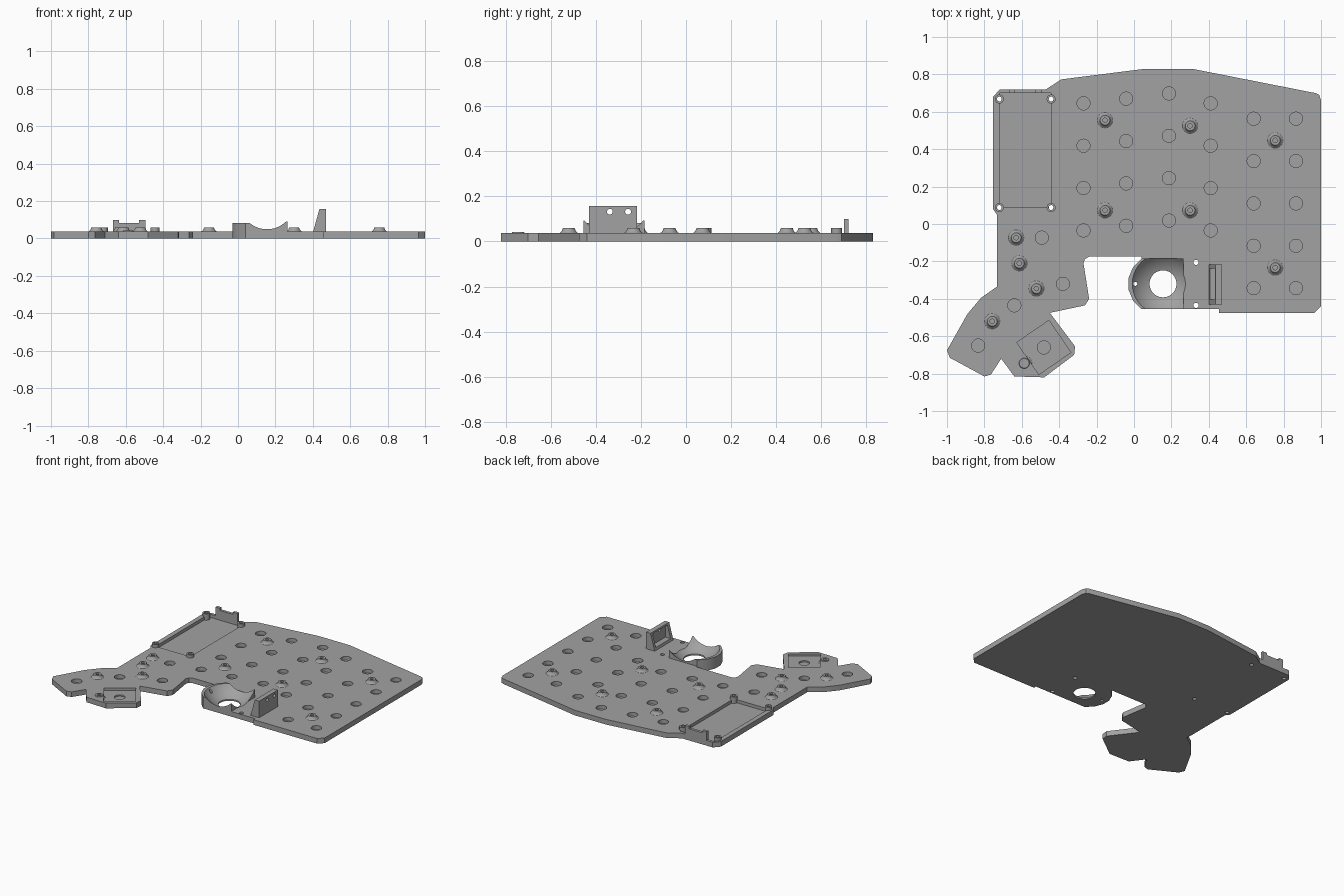
import bpy, bmesh, math
from mathutils import Matrix, Vector

if "Cube" in bpy.data.objects:
    bpy.data.objects.remove(bpy.data.objects["Cube"])

T = 0.037          # plate thickness
grey = bpy.data.materials.new("plain grey")
grey.diffuse_color = (0.36, 0.36, 0.36, 1)
grey.use_nodes = True
grey.node_tree.nodes["Principled BSDF"].inputs["Base Color"].default_value = grey.diffuse_color


def make(name, bm):
    bmesh.ops.recalc_face_normals(bm, faces=bm.faces)
    me = bpy.data.meshes.new(name)
    bm.to_mesh(me)
    bm.free()
    me.materials.append(grey)
    ob = bpy.data.objects.new(name, me)
    bpy.context.collection.objects.link(ob)
    return ob


def prism(bm, pts, z0, z1):
    lo = [bm.verts.new((x, y, z0)) for x, y in pts]
    hi = [bm.verts.new((x, y, z1)) for x, y in pts]
    n = len(pts)
    bm.faces.new(lo[::-1])
    bm.faces.new(hi)
    for i in range(n):
        j = (i + 1) % n
        bm.faces.new((lo[i], lo[j], hi[j], hi[i]))


def circle(x, y, r, n=32):
    return [(x + r * math.cos(2 * math.pi * i / n),
             y + r * math.sin(2 * math.pi * i / n)) for i in range(n)]


def rect(x0, y0, x1, y1):
    return [(x0, y0), (x1, y0), (x1, y1), (x0, y1)]


def solid(name, pts, z0, z1):
    bm = bmesh.new()
    prism(bm, pts, z0, z1)
    return make(name, bm)


def cut(ob, cutter):
    mod = ob.modifiers.new("cut", 'BOOLEAN')
    mod.operation, mod.solver, mod.object = 'DIFFERENCE', 'EXACT', cutter
    bpy.context.view_layer.objects.active = ob
    bpy.ops.object.modifier_apply(modifier=mod.name)
    bpy.data.objects.remove(cutter)


def cut_prisms(ob, outlines, z0, z1):
    bm = bmesh.new()
    for pts in outlines:
        prism(bm, pts, z0, z1)
    cut(ob, make("cutter", bm))


def revolve(name, profile, places, n=24):
    """Closed (r, z) profile turned about the vertical axis at each place."""
    bm = bmesh.new()
    for x, y, dz in places:
        rings = [[bm.verts.new((px, py, z + dz)) for px, py in circle(x, y, r, n)]
                 for r, z in profile]
        for a, b in zip(rings, rings[1:] + rings[:1]):
            for i in range(n):
                j = (i + 1) % n
                bm.faces.new((a[i], a[j], b[j], b[i]))
    return make(name, bm)


# Base plate
outline = [(-.754, .68), (-.717, .72), (-.47, .72), (-.39, .773), (.06, .83),
           (.31, .83), (.97, .70), (.99, .69), (1, .66), (1, -.44), (.965, -.475),
           (.455, -.475), (.455, -.455), (.04, -.455), (-.005, -.41), (-.03, -.35),
           (-.03, -.29), (-.005, -.23), (.04, -.185), (.04, -.175), (-.24, -.175),
           (-.262, -.187), (-.27, -.21), (-.24, -.40), (-.262, -.435), (-.45, -.475),
           (-.315, -.655), (-.32, -.70), (-.48, -.82), (-.64, -.815), (-.71, -.72),
           (-.765, -.805), (-.80, -.815), (-.985, -.715), (-1, -.675), (-.89, -.48),
           (-.818, -.395), (-.733, -.335), (-.733, .05), (-.754, .08)]
plate = solid("base_plate", outline, 0, T)

# Controller tray and tilted thumb pocket
cut_prisms(plate, [rect(-.72, .088, -.443, .70)], .014, .1)
a = math.radians(34.5)
pocket = [(-.482 + .104 * (u * math.cos(a) - v * math.sin(a)),
           -.66 + .104 * (u * math.sin(a) + v * math.cos(a)))
          for u, v in rect(-1, -1, 1, 1)]
cut_prisms(plate, [pocket], .02, .1)

# Round recesses in staggered columns, plus the thumb group
spots = [(x, y0 - .2265 * i)
         for x, y0, n in [(-.27, .645, 4), (-.042, .67, 4), (.187, .698, 4),
                          (.41, .645, 4), (.64, .563, 5), (.866, .563, 5)]
         for i in range(n)]
spots += [(-.493, -.073), (-.38, -.32), (-.64, -.435), (-.833, -.65), (-.482, -.66)]
cut_prisms(plate, [circle(x, y, .035) for x, y in spots], .01, .1)

# Screw holes through the plate
corners = [(x, y) for x in (-.72, -.443) for y in (.088, .668)]
cut_prisms(plate, [circle(x, y, .013, 16) for x, y in corners]
           + [circle(.332, y, .014, 16) for y in (-.205, -.435)], -.1, .1)

# Tray corner posts
revolve("tray_post", [(.013, .001), (.024, .001), (.024, .06), (.013, .06)],
        [(x, y, 0) for x, y in corners])

# Filleted standoffs
stand = [(-.155, .555, 0), (.30, .525, 0), (.755, .447, 0), (-.155, .073, 0),
         (.30, .073, 0), (.755, -.233, 0), (-.63, -.073, 0), (-.613, -.21, 0),
         (-.522, -.345, 0), (-.758, -.52, 0), (-.587, -.745, -.017)]
standoffs = revolve("standoff", [(.012, T - .01), (.042, T - .01), (.042, T), (.036, .041),
                                 (.031, .047), (.026, .06), (.012, .06)], stand)

# Ball cup: raised block hollowed by a sphere, with a drain hole
cup = solid("ball_cup", [(.265, -.455), (.04, -.455), (-.005, -.41), (-.03, -.35),
                         (-.03, -.29), (-.005, -.23), (.04, -.185), (.265, -.185)],
            .03, .14)
cut_prisms(cup, [rect(-.1, -.6, .08, 0)], .083, .3)
cut_prisms(cup, [rect(.07, -.6, .4, 0)], .092, .3)
for part in (plate, cup):
    bm = bmesh.new()
    bmesh.ops.create_uvsphere(bm, u_segments=64, v_segments=40, radius=.2,
                              matrix=Matrix.Translation((.155, -.32, .197)))
    cut(part, make("cutter", bm))
    cut_prisms(part, [circle(.155, -.32, .072, 40), circle(.007, -.32, .011, 12)],
               -.1, .3)

# Sensor bracket: wedge with a slot in the sloped face and two screw holes
bm = bmesh.new()
side = [(.40, .03), (.47, .03), (.47, .157), (.435, .157)]
ends = [[bm.verts.new((x, y, z)) for x, z in side] for y in (-.43, -.217)]
bm.faces.new(ends[0])
bm.faces.new(ends[1][::-1])
for i in range(4):
    j = (i + 1) % 4
    bm.faces.new((ends[0][i], ends[0][j], ends[1][j], ends[1][i]))
bracket = make("sensor_bracket", bm)
cut_prisms(bracket, [rect(.3, -.405, .448, -.237)], .055, .147)
bm = bmesh.new()
for y in (-.338, -.257):
    bmesh.ops.create_cone(bm, cap_ends=True, segments=16, radius1=.013, radius2=.013,
                          depth=.3, matrix=Matrix.Translation((.45, y, .132))
                          @ Matrix.Rotation(math.pi / 2, 4, 'Y'))
cut(bracket, make("cutter", bm))

# Connector guard on the back edge, notched in the middle
guard = solid("connector_guard", rect(-.668, .70, -.495, .72), .02, .1)
cut_prisms(guard, [[(-.635, .6), (-.53, .6), (-.53, .8), (-.635, .8)]], .084, .2)

# Smooth round walls, keep edges sharp
for ob in bpy.context.scene.objects:
    ob.select_set(True)
bpy.ops.object.shade_smooth_by_angle(angle=math.radians(25))
